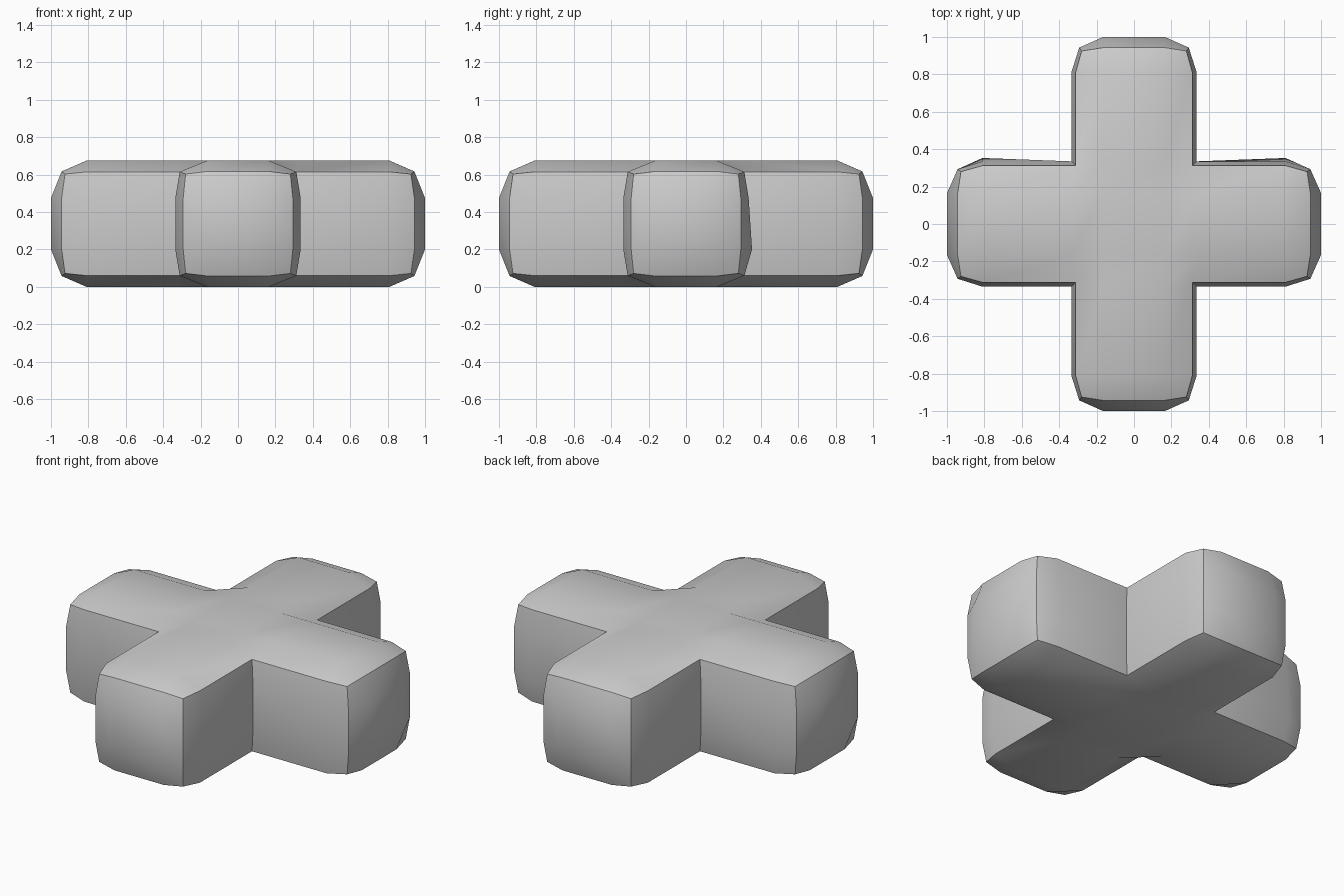
import bpy
import bmesh
from mathutils import Vector

cube = bpy.data.objects.get("Cube")
if cube:
    bpy.data.objects.remove(cube, do_unlink=True)

TIP, RING, SIDE, INNER = 1.0, 0.81, 0.335, 0.165
PLAN = [-TIP, -RING, -SIDE, -INNER, INNER, SIDE, RING, TIP]
HEIGHTS = [0.0, 0.2, 0.475, 0.675]
MID = HEIGHTS[-1] / 2


def solid(i, j, k):
    """True where a grid cell belongs to the plus shape."""
    inside = 0 <= i < 7 and 0 <= j < 7 and 0 <= k < 3
    return inside and (2 <= i <= 4 or 2 <= j <= 4)


def toward(value, amount, centre=0.0):
    return value - amount if value > centre else value + amount


def rounded(i, j, k):
    """Pull the edges and corners of the blocky grid inward."""
    x, y, z = PLAN[i], PLAN[j], HEIGHTS[k]
    cap = k in (0, 3)
    along_x = abs(x) > abs(y)
    a, b = (x, y) if along_x else (y, x)      # along and across the arm
    tip, side = abs(a) == TIP, abs(b) == SIDE
    notch = abs(a) == SIDE and side
    if tip and side and cap:
        a, b, z = toward(a, 0.075), toward(b, 0.055), toward(z, 0.072, MID)
    elif tip and side:
        a, b = toward(a, 0.057), toward(b, 0.042)
    elif tip and cap:
        a, z = toward(a, 0.057), toward(z, 0.058, MID)
    elif notch and cap:
        a, b, z = toward(a, 0.023), toward(b, 0.023), toward(z, 0.06, MID)
    elif side and cap and abs(a) > SIDE:
        b, z = toward(b, 0.023), toward(z, 0.06, MID)
    elif along_x and b == SIDE and abs(a) == RING and k == 1:
        b += 0.018                             # slight bulge at the back
    return Vector((a, b, z) if along_x else (b, a, z))


# Outer skin of the plus-shaped cell grid
bm = bmesh.new()
verts = {}
facing = {}


def vertex(key):
    if key not in verts:
        verts[key] = bm.verts.new(rounded(*key))
    return verts[key]


for cell in [(i, j, k) for i in range(7) for j in range(7) for k in range(3)]:
    if not solid(*cell):
        continue
    for axis in range(3):
        for step in (-1, 1):
            beside = list(cell)
            beside[axis] += step
            if solid(*beside):
                continue
            u, v = (axis + 1) % 3, (axis + 2) % 3
            corners = []
            for du, dv in ((0, 0), (1, 0), (1, 1), (0, 1)):
                key = list(cell)
                key[axis] += step > 0
                key[u] += du
                key[v] += dv
                corners.append(vertex(tuple(key)))
            if step < 0:
                corners.reverse()
            face = bm.faces.new(corners)
            face.smooth = True
            facing[face] = (axis, step)

# Smooth bulging sides meet at crisp edges
for edge in bm.edges:
    one, two = edge.link_faces
    edge.smooth = facing[one] == facing[two]

mesh = bpy.data.meshes.new("plus_block")
bm.to_mesh(mesh)
bm.free()
plus_block = bpy.data.objects.new("plus_block", mesh)
bpy.context.collection.objects.link(plus_block)

grey = bpy.data.materials.new("plain_grey")
grey.use_nodes = True
colour = (0.6, 0.6, 0.6, 1.0)
grey.diffuse_color = colour
grey.node_tree.nodes["Principled BSDF"].inputs["Base Color"].default_value = colour
mesh.materials.append(grey)
